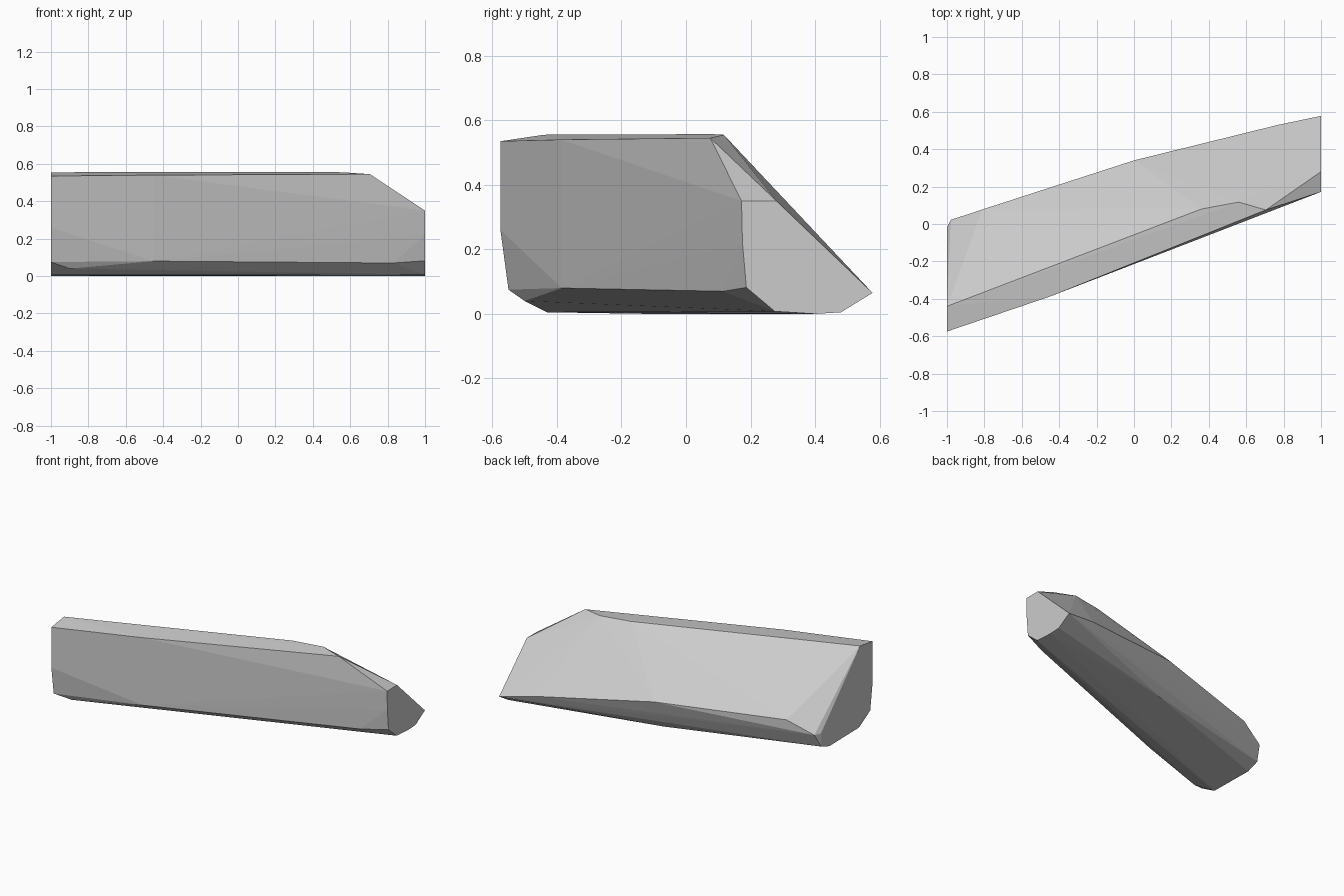
import bpy, bmesh

if "Cube" in bpy.data.objects:
    bpy.data.objects.remove(bpy.data.objects["Cube"])

stone = bpy.data.materials.new("light grey stone")
stone.diffuse_color = (0.6, 0.6, 0.6, 1)
stone.use_nodes = True
stone.node_tree.nodes["Principled BSDF"].inputs["Base Color"].default_value = stone.diffuse_color

# End cross-sections as (y, z)
left_end = [(-0.575, 0.535), (-0.575, 0.26), (-0.55, 0.075), (-0.43, 0.005),
            (-0.11, 0.0), (-0.025, 0.03), (-0.02, 0.12), (-0.44, 0.555)]
right_end = [(0.172, 0.35), (0.175, 0.22), (0.187, 0.082), (0.275, 0.008),
             (0.40, 0.0), (0.48, 0.005), (0.578, 0.065), (0.28, 0.35)]

# Corners between the ends
top_corners = [(-0.45, -0.388, 0.54), (0.705, 0.075, 0.545),
               (0.36, 0.08, 0.557), (0.56, 0.117, 0.555)]
back_corners = [(-0.98, 0.022, 0.12), (-0.81, 0.078, 0.2),
                (0.0, 0.34, 0.205), (0.77, 0.53, 0.11)]
lower_corners = [(-0.9, -0.5, 0.04), (-0.73, -0.465, 0.09), (-0.45, -0.385, 0.08),
                 (0.83, 0.115, 0.07), (0.0, 0.24, 0.0)]

points = [(-1, y, z) for y, z in left_end] + [(1, y, z) for y, z in right_end]
points += top_corners + back_corners + lower_corners

# Faceted rock shard: one convex solid around all corners
bm = bmesh.new()
for p in points:
    bm.verts.new(p)
hull = bmesh.ops.convex_hull(bm, input=bm.verts)
bmesh.ops.delete(bm, geom=list({g for g in hull["geom_interior"] + hull["geom_unused"]
                                if isinstance(g, bmesh.types.BMVert)}), context='VERTS')
bmesh.ops.dissolve_limit(bm, angle_limit=0.01, verts=bm.verts, edges=bm.edges)
bmesh.ops.recalc_face_normals(bm, faces=bm.faces)

mesh = bpy.data.meshes.new("rock_shard")
bm.to_mesh(mesh)
bm.free()
mesh.materials.append(stone)
bpy.context.collection.objects.link(bpy.data.objects.new("rock_shard", mesh))
